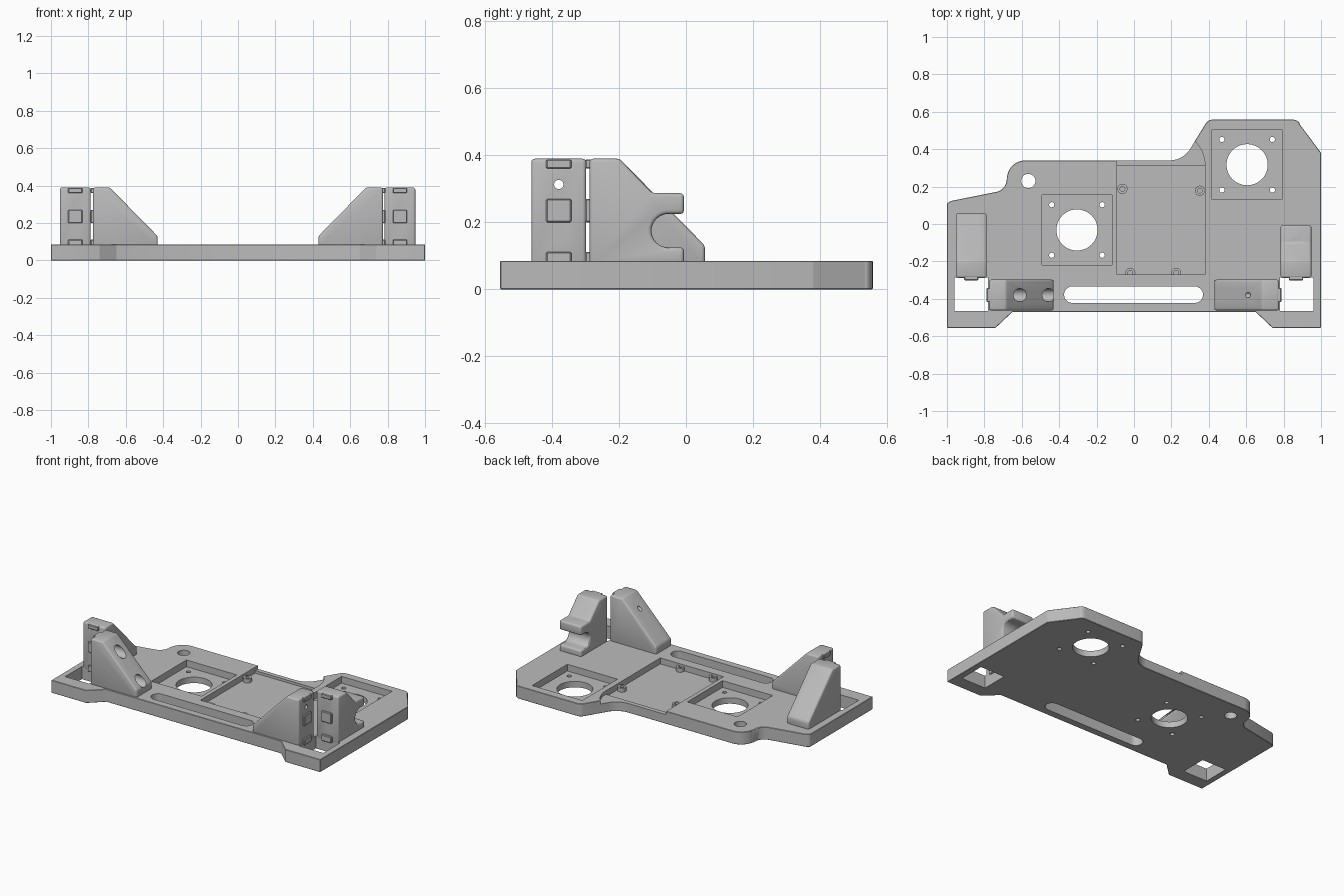
import bpy, bmesh, math
from mathutils import Matrix, Vector

if "Cube" in bpy.data.objects:
    bpy.data.objects.remove(bpy.data.objects["Cube"])

grey = bpy.data.materials.new("plain grey")
grey.use_nodes = True
colour = (0.5, 0.5, 0.5, 1)
grey.diffuse_color = colour
grey.node_tree.nodes["Principled BSDF"].inputs["Base Color"].default_value = colour

TOP = 0.085


def prism(name, points, low, high, matrix=Matrix()):
    """Extrude a flat outline from low to high along local z."""
    bm = bmesh.new()
    face = bm.faces.new([bm.verts.new((x, y, low)) for x, y in points])
    ext = bmesh.ops.extrude_face_region(bm, geom=[face])
    verts = [g for g in ext["geom"] if isinstance(g, bmesh.types.BMVert)]
    bmesh.ops.translate(bm, verts=verts, vec=(0, 0, high - low))
    bm.transform(matrix)
    bmesh.ops.recalc_face_normals(bm, faces=bm.faces)
    mesh = bpy.data.meshes.new(name)
    bm.to_mesh(mesh)
    bm.free()
    mesh.materials.append(grey)
    obj = bpy.data.objects.new(name, mesh)
    bpy.context.collection.objects.link(obj)
    return obj


def arc(cx, cy, r, start, end, n=12):
    angles = [math.radians(start + (end - start) * i / n) for i in range(n + 1)]
    return [(cx + r * math.cos(a), cy + r * math.sin(a)) for a in angles]


def disc(cx, cy, r, n=32):
    return arc(cx, cy, r, 0, 360, n)[:-1]


def rect(x0, y0, x1, y1):
    return [(x0, y0), (x1, y0), (x1, y1), (x0, y1)]


def activate(obj):
    bpy.ops.object.select_all(action="DESELECT")
    bpy.context.view_layer.objects.active = obj
    obj.select_set(True)


def bevel(obj, width, segments=3):
    activate(obj)
    mod = obj.modifiers.new("soft edges", "BEVEL")
    mod.width, mod.segments, mod.angle_limit = width, segments, math.radians(35)
    bpy.ops.object.modifier_apply(modifier=mod.name)


def combine(obj, tool, operation="DIFFERENCE"):
    """Apply a boolean and remove its tool."""
    activate(obj)
    mod = obj.modifiers.new("shape", "BOOLEAN")
    mod.operation, mod.object, mod.solver = operation, tool, "EXACT"
    bpy.ops.object.modifier_apply(modifier=mod.name)
    bpy.data.objects.remove(tool)


def cut(obj, points, low=-0.1, high=0.2, matrix=Matrix()):
    combine(obj, prism("cutter", points, low, high, matrix))


def smooth(obj):
    activate(obj)
    bpy.ops.object.shade_smooth_by_angle(angle=math.radians(30))


# Base plate
outline = [(-1, -0.555), (-0.74, -0.555), (-0.65, -0.47), (0.65, -0.47),
           (0.74, -0.555), (1, -0.555), (1, 0.38), (0.885, 0.535)]
outline += arc(0.85, 0.515, 0.043, 35, 90, 4)
outline += arc(0.42, 0.515, 0.043, 90, 148, 4)
outline += arc(0.19, 0.47, 0.13, -35, -90)
outline += arc(-0.58, 0.24, 0.1, 90, 180)
outline += arc(-0.75, 0.24, 0.07, 0, -75, 6)
outline += [(-0.98, 0.123), (-1, 0.11)]
plate = prism("base_plate", outline, 0, TOP)
bevel(plate, 0.005, 1)

# Square motor seats with a round opening and four screw holes
for cx, cy in ((-0.305, -0.032), (0.605, 0.317)):
    cut(plate, rect(cx - 0.187, cy - 0.187, cx + 0.187, cy + 0.187), 0.04)
    cut(plate, disc(cx, cy, 0.11, 48))
    for sx in (-1, 1):
        for sy in (-1, 1):
            cut(plate, disc(cx + sx * 0.135, cy + sy * 0.135, 0.014, 16))

# Central tray and its shallow rear cable exit
cut(plate, rect(-0.09, -0.27, 0.38, 0.31), 0.045)
cut(plate, [(-0.09, 0.3), (0.38, 0.3)] + arc(0.19, 0.31, 0.19, 0, 90)
    + [(-0.09, 0.5)], 0.062)

# Long slot, round hole and corner windows
cut(plate, arc(-0.33, -0.378, 0.044, 90, 270) + arc(0.325, -0.378, 0.044, -90, 90))
cut(plate, disc(-0.565, 0.23, 0.038))
for s in (-1, 1):
    cut(plate, rect(s * 0.87 - 0.09, -0.465, s * 0.87 + 0.09, -0.287))
smooth(plate)

# Screw bosses in the tray
for i, (x, y) in enumerate(((-0.062, 0.188), (0.352, 0.178), (-0.02, -0.262), (0.225, -0.262))):
    boss = prism(f"tray_boss_{i + 1}", disc(x, y, 0.027, 24), 0.04, 0.072)
    cut(boss, disc(x, y, 0.013, 16), 0.05)
    smooth(boss)


# Upright brackets: u runs away from the mounting face, v across, z up
def bracket(name, x, y, direction, hooked=False):
    u = Vector((*direction, 0))
    z = Vector((0, 0, 1))
    v = z.cross(u)
    half = 0.082

    def frame(a, b, c):
        m = Matrix((a, b, c)).transposed().to_4x4()
        m.translation = (x, y, 0)
        return m

    side = frame(u, z, v)
    face = frame(v, z, u)
    profile = [(0, 0.07), (0, 0.39), (0.09, 0.39)]
    if hooked:
        profile += [(0.187, 0.287), (0.282, 0.287), (0.282, 0.225)]
        profile += arc(0.235, 0.175, 0.05, 90, 270, 16)
        profile += [(0.282, 0.125), (0.282, 0.07)]
    else:
        profile += [(0.345, 0.13), (0.345, 0.07)]
    body = prism(name, profile, -half, half, side)
    bevel(body, 0.011)
    # Screw holes with deep head recesses
    for h in (0.157, 0.313):
        cut(body, disc(0, h, 0.014, 16), -0.1, 0.5, face)
        cut(body, disc(0, h, 0.035, 24), 0.06, 0.2 if hooked else 0.5, face)
    smooth(body)
    # Raised locating pads on the mounting face
    for i, (low, high) in enumerate(((0.07, 0.112), (0.2, 0.27), (0.36, 0.388))):
        pad = prism(f"{name}_pad_{i + 1}", rect(-0.038, low, 0.038, high),
                    -0.013, 0.014, face)
        bevel(pad, 0.004, 1)


bracket("right_side_bracket", -0.87, -0.288, (0, 1))
bracket("left_side_bracket", 0.866, -0.288, (0, 1), hooked=True)
bracket("right_front_bracket", -0.775, -0.38, (1, 0))
bracket("left_front_bracket", 0.775, -0.38, (-1, 0))
